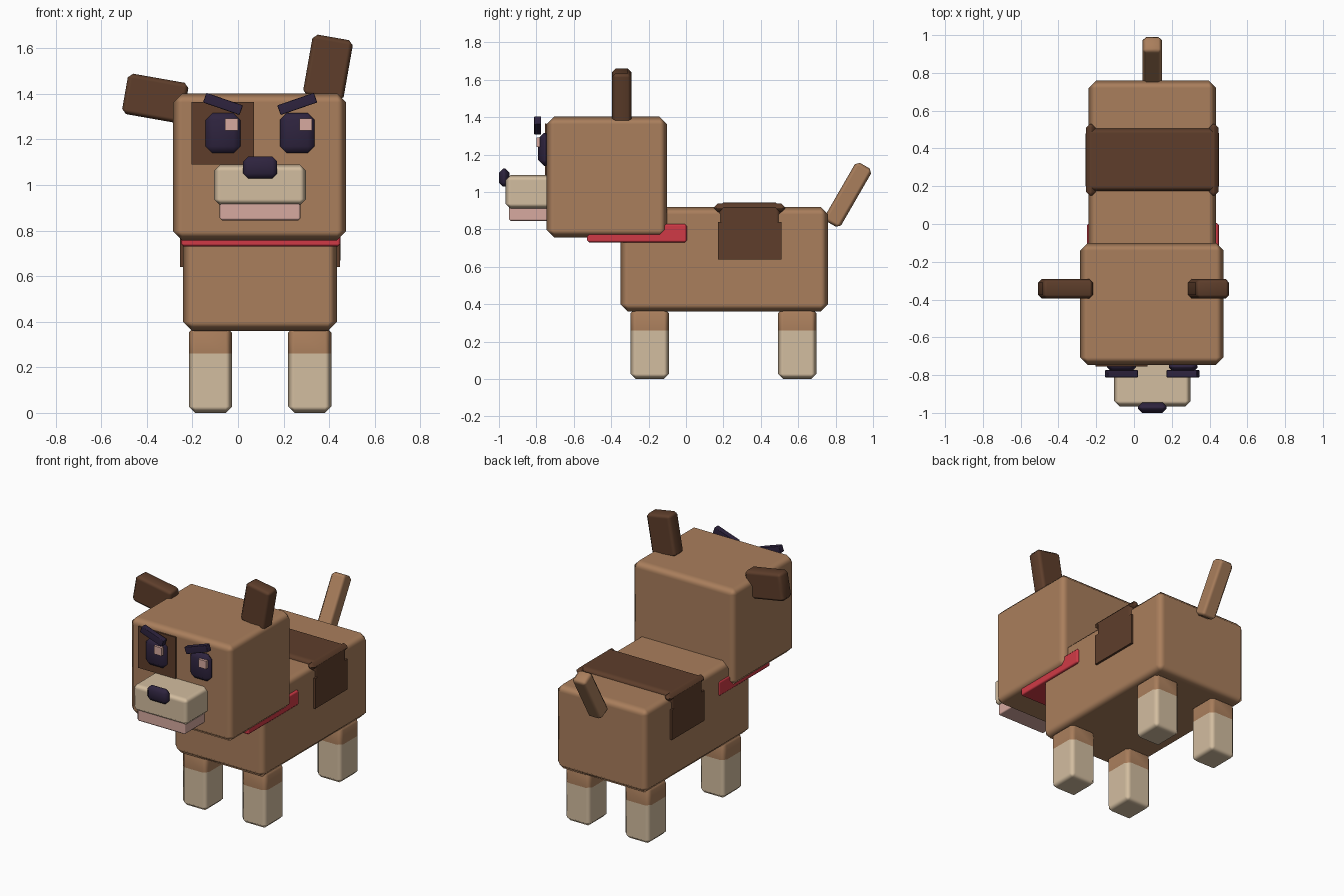
import bpy
import bmesh
from math import radians
from mathutils import Matrix, Vector

cube = bpy.data.objects.get("Cube")
if cube:
    bpy.data.objects.remove(cube, do_unlink=True)


def material(name, rgb):
    m = bpy.data.materials.new(name)
    m.use_nodes = True
    m.diffuse_color = (*rgb, 1)
    bsdf = next(n for n in m.node_tree.nodes if n.type == 'BSDF_PRINCIPLED')
    bsdf.inputs["Base Color"].default_value = (*rgb, 1)
    return m


TAN = material("tan_fur", (0.40, 0.21, 0.107))
BROWN = material("dark_brown_fur", (0.112, 0.048, 0.024))
CREAM = material("cream_fur", (0.65, 0.51, 0.35))
PINK = material("pale_pink", (0.68, 0.40, 0.35))
INK = material("dark_purple", (0.027, 0.017, 0.048))
RED = material("collar_red", (0.63, 0.042, 0.061))

MID = 0.097  # symmetry plane of the animal


def block(name, center, size, mat, bevel=0.0, turn=0, axis='Y', sock=None, sock_mat=None):
    """Chamfered box, turned in degrees about an axis; optional colour split at height sock."""
    bm = bmesh.new()
    bmesh.ops.create_cube(bm, size=1)
    bmesh.ops.scale(bm, vec=size, verts=bm.verts)
    if bevel:
        bmesh.ops.bevel(bm, geom=bm.edges[:], offset=bevel, segments=1,
                        affect='EDGES', clamp_overlap=True)
    bmesh.ops.transform(bm, matrix=Matrix.Rotation(radians(turn), 4, axis), verts=bm.verts)
    if sock is not None:
        cut = Vector((0, 0, sock - center[2]))
        bmesh.ops.bisect_plane(bm, geom=bm.verts[:] + bm.edges[:] + bm.faces[:],
                               plane_co=cut, plane_no=(0, 0, 1))
        for f in bm.faces:
            f.material_index = int(f.calc_center_median().z < cut.z)
    me = bpy.data.meshes.new(name)
    for f in bm.faces:
        f.smooth = bevel > 0
    bm.to_mesh(me)
    bm.free()
    me.materials.append(mat)
    if sock_mat:
        me.materials.append(sock_mat)
    ob = bpy.data.objects.new(name, me)
    ob.location = center
    bpy.context.collection.objects.link(ob)
    if bevel:
        # keeps the broad faces flat while the chamfers shade softly
        mod = ob.modifiers.new("weighted_normals", 'WEIGHTED_NORMAL')
        mod.weight = 100
    return ob


# Body, head and collar
block("body", (MID, 0.205, 0.64), (0.675, 1.11, 0.56), TAN, 0.04)
block("head", (0.095, -0.423, 1.08), (0.76, 0.645, 0.645), TAN, 0.04)
block("collar", (0.1, -0.263, 0.78), (0.70, 0.535, 0.10), RED, 0.012)

# Saddle patch with slightly flared shoulder edges
block("saddle_patch", (MID, 0.34, 0.792), (0.705, 0.34, 0.306), BROWN, 0.03)
block("saddle_lower_sides", (MID, 0.34, 0.74), (0.703, 0.34, 0.20), BROWN)
for side, s in (("right", -1), ("left", 1)):
    block(side + "_saddle_edge", (MID + s * 0.325, 0.34, 0.915), (0.05, 0.38, 0.046),
          BROWN, 0.02)

# Legs with cream socks
for side, s in (("right", -1), ("left", 1)):
    for end, y in (("front", -0.193), ("back", 0.595)):
        block(f"{end}_{side}_leg", (MID + s * 0.218, y, 0.19), (0.19, 0.205, 0.38),
              TAN, 0.028, sock=0.26, sock_mat=CREAM)

# Tail
block("tail", (MID, 0.866, 0.985), (0.105, 0.10, 0.36), TAN, 0.02, -30, 'X')

# Ears: one upright, one flopped sideways
EAR = (0.18, 0.105, 0.27)
block("left_ear", (0.395, -0.343, 1.515), EAR, BROWN, 0.02, 10)
block("right_ear", (-0.363, -0.343, 1.38), EAR, BROWN, 0.02, -80)

# Muzzle, jaw and nose
block("muzzle", (MID, -0.835, 1.0), (0.405, 0.26, 0.18), CREAM, 0.028)
block("jaw", (MID, -0.825, 0.885), (0.355, 0.245, 0.08), PINK, 0.01)
block("nose", (MID, -0.972, 1.077), (0.15, 0.056, 0.096), INK, 0.022)

# Eye patch, eyes, glints and brows
block("eye_patch", (-0.067, -0.75, 1.228), (0.275, 0.009, 0.275), BROWN)
for side, s in (("right", -1), ("left", 1)):
    x = MID + s * 0.163
    block(side + "_eye", (x, -0.755, 1.228), (0.152, 0.07, 0.176), INK, 0.03)
    block(side + "_glint", (x + 0.037, -0.79, 1.266), (0.056, 0.02, 0.053), PINK)
    block(side + "_brow", (x, -0.793, 1.356), (0.17, 0.038, 0.045), INK, 0.003, -s * 19)
